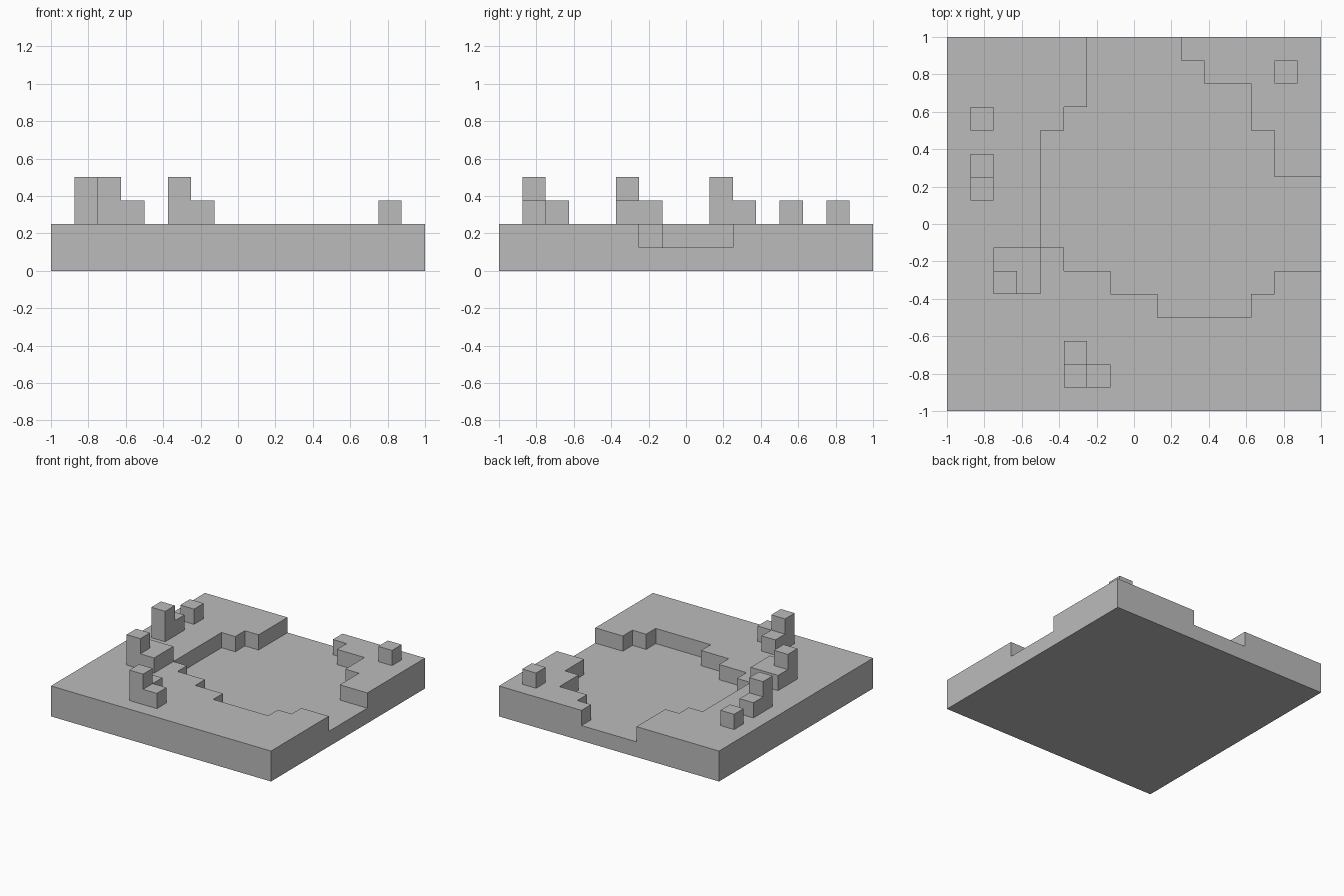
import bpy
import bmesh
from mathutils import Vector

CELL = 0.125

cube = bpy.data.objects.get("Cube")
if cube:
    bpy.data.objects.remove(cube, do_unlink=True)

grey = bpy.data.materials.new("stone_grey")
grey.use_nodes = True
grey.diffuse_color = (0.5, 0.5, 0.5, 1)
grey.node_tree.nodes["Principled BSDF"].inputs["Base Color"].default_value = (0.5, 0.5, 0.5, 1)


def block_object(name, blocks):
    """Build one solid from unit blocks, keeping only its outer skin."""
    bm = bmesh.new()
    for block in blocks:
        centre = Vector(block) + Vector((0.5, 0.5, 0.5))
        for axis in range(3):
            for sign in (-1, 1):
                normal = Vector((0, 0, 0))
                normal[axis] = sign
                neighbour = tuple(int(b + n) for b, n in zip(block, normal))
                if neighbour in blocks:
                    continue
                u = Vector((0, 0, 0))
                u[(axis + 1) % 3] = 0.5
                v = normal.cross(u)
                mid = centre + normal / 2
                corners = (mid - u - v, mid + u - v, mid + u + v, mid - u + v)
                bm.faces.new([bm.verts.new(c * CELL) for c in corners])
    bmesh.ops.remove_doubles(bm, verts=bm.verts[:], dist=0.001)
    bmesh.ops.dissolve_limit(bm, angle_limit=0.01, verts=bm.verts[:], edges=bm.edges[:])
    bmesh.ops.recalc_face_normals(bm, faces=bm.faces[:])
    mesh = bpy.data.meshes.new(name)
    bm.to_mesh(mesh)
    bm.free()
    mesh.materials.append(grey)
    obj = bpy.data.objects.new(name, mesh)
    bpy.context.collection.objects.link(obj)
    return obj


# Ground slab with a stepped basin: each row gives the basin's start and end in x
basin = {-4: (1, 5), -3: (-1, 6), -2: (-3, 8), -1: (-4, 8), 0: (-4, 8), 1: (-4, 8),
         2: (-4, 6), 3: (-4, 6), 4: (-3, 5), 5: (-2, 5), 6: (-2, 3), 7: (-2, 2)}
ground = set()
for y in range(-8, 8):
    start, end = basin.get(y, (0, 0))
    for x in range(-8, 8):
        ground.add((x, y, 0))
        if not start <= x < end:
            ground.add((x, y, 1))
block_object("ground", ground)

# Rocks standing on the ground: cell position and height in blocks
rocks = {
    "front_rock": {(-3, -7): 2, (-2, -7): 1, (-3, -6): 1},
    "middle_rock": {(-6, -3): 2, (-5, -3): 1, (-6, -2): 1, (-5, -2): 1},
    "side_rock": {(-7, 1): 2, (-7, 2): 1},
    "small_side_rock": {(-7, 4): 1},
    "back_corner_rock": {(6, 6): 1},
}
for name, cells in rocks.items():
    block_object(name, {(x, y, 2 + k) for (x, y), height in cells.items() for k in range(height)})
